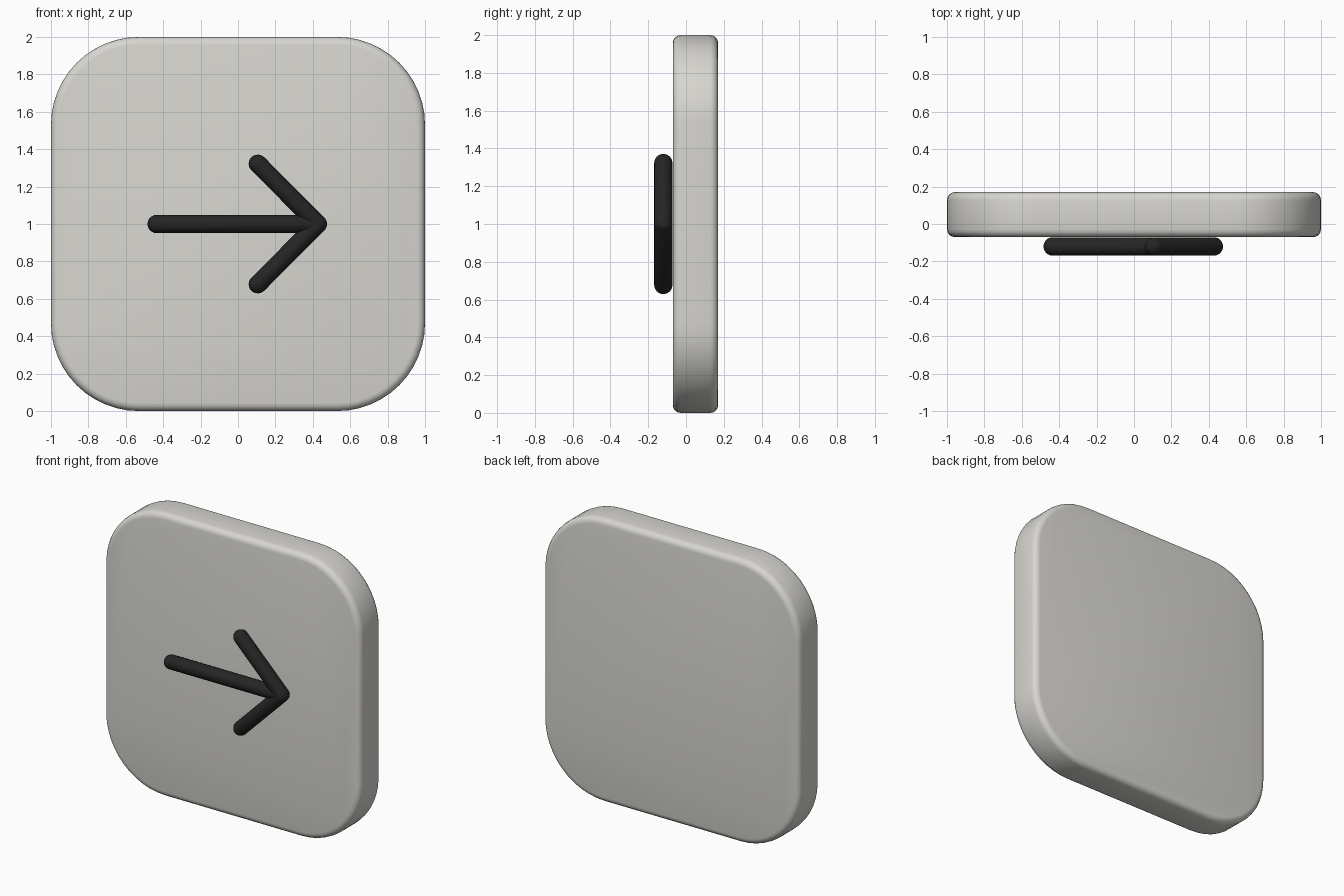
import bpy, bmesh, math
from mathutils import Vector, Matrix

cube = bpy.data.objects.get("Cube")
if cube:
    bpy.data.objects.remove(cube, do_unlink=True)


def material(name, color):
    mat = bpy.data.materials.new(name)
    mat.use_nodes = True
    mat.diffuse_color = (*color, 1)
    mat.node_tree.nodes["Principled BSDF"].inputs["Base Color"].default_value = (*color, 1)
    return mat


def add_object(name, bm, mat, angle):
    bmesh.ops.recalc_face_normals(bm, faces=bm.faces)
    mesh = bpy.data.meshes.new(name)
    bm.to_mesh(mesh)
    bm.free()
    mesh.materials.append(mat)
    obj = bpy.data.objects.new(name, mesh)
    bpy.context.collection.objects.link(obj)
    bpy.ops.object.select_all(action="DESELECT")
    obj.select_set(True)
    bpy.context.view_layer.objects.active = obj
    bpy.ops.object.shade_smooth_by_angle(angle=math.radians(angle))
    return obj


light_grey = material("light warm grey", (0.68, 0.67, 0.63))
black = material("soft black", (0.018, 0.018, 0.018))

# Rounded square plate with softened front and back rims
FRONT, BACK, CORNER, RIM = -0.07, 0.17, 0.47, 0.042
bm = bmesh.new()
bmesh.ops.create_cube(bm, size=1, matrix=Matrix.Translation((0, (FRONT + BACK) / 2, 1))
                      @ Matrix.Diagonal((2, BACK - FRONT, 2, 1)))
corners = [e for e in bm.edges if abs(e.verts[0].co.y - e.verts[1].co.y) > 0.1]
bmesh.ops.bevel(bm, geom=corners, offset=CORNER, segments=12, profile=0.5, affect="EDGES")
rims = [e for e in bm.edges if abs(e.verts[0].co.y - e.verts[1].co.y) < 0.001]
bmesh.ops.bevel(bm, geom=rims, offset=RIM, segments=4, profile=0.5, affect="EDGES")
add_object("button_plate", bm, light_grey, 30)

# Arrow made of round-ended bars lying against the plate
RADIUS, DEPTH = 0.049, -0.12


def bar(name, start, end):
    a, b = (Vector((x, DEPTH, z)) for x, z in (start, end))
    half = (b - a).length / 2
    bm = bmesh.new()
    bmesh.ops.create_uvsphere(bm, u_segments=20, v_segments=12, radius=RADIUS)
    # Split the ball at its equator and pull the halves apart
    equator = [e for e in bm.edges if all(abs(v.co.z) < 0.0001 for v in e.verts)]
    bmesh.ops.split_edges(bm, edges=equator)
    for v in bm.verts:
        v.co.z += half if v.link_faces[0].calc_center_median().z > 0 else -half
        v.tag = True
    return bm, a, b, half


def capsule(name, start, end):
    a, b = (Vector((x, DEPTH, z)) for x, z in (start, end))
    half = (b - a).length / 2
    bm = bmesh.new()
    # Half outline of the bar, spun around its axis
    arc = [math.pi / 2 * i / 6 for i in range(7)]
    outline = [(RADIUS * math.sin(t), half + RADIUS * math.cos(t)) for t in arc]
    outline += [(r, -z) for r, z in reversed(outline)]
    verts = [bm.verts.new((r, 0, z)) for r, z in outline]
    edges = [bm.edges.new(pair) for pair in zip(verts, verts[1:])]
    bmesh.ops.spin(bm, geom=verts + edges, cent=(0, 0, 0), axis=(0, 0, 1),
                   angle=math.tau, steps=20, use_duplicate=False)
    bmesh.ops.remove_doubles(bm, verts=bm.verts, dist=0.0001)
    turn = (b - a).to_track_quat("Z", "Y").to_matrix().to_4x4()
    bmesh.ops.transform(bm, matrix=Matrix.Translation((a + b) / 2) @ turn, verts=bm.verts)
    add_object(name, bm, black, 40)


TIP = (0.427, 1)
capsule("arrow_shaft", (-0.435, 1), TIP)
for name, side in (("upper", 1), ("lower", -1)):
    capsule(f"arrow_{name}_barb", (0.106, 1 + 0.322 * side), TIP)
